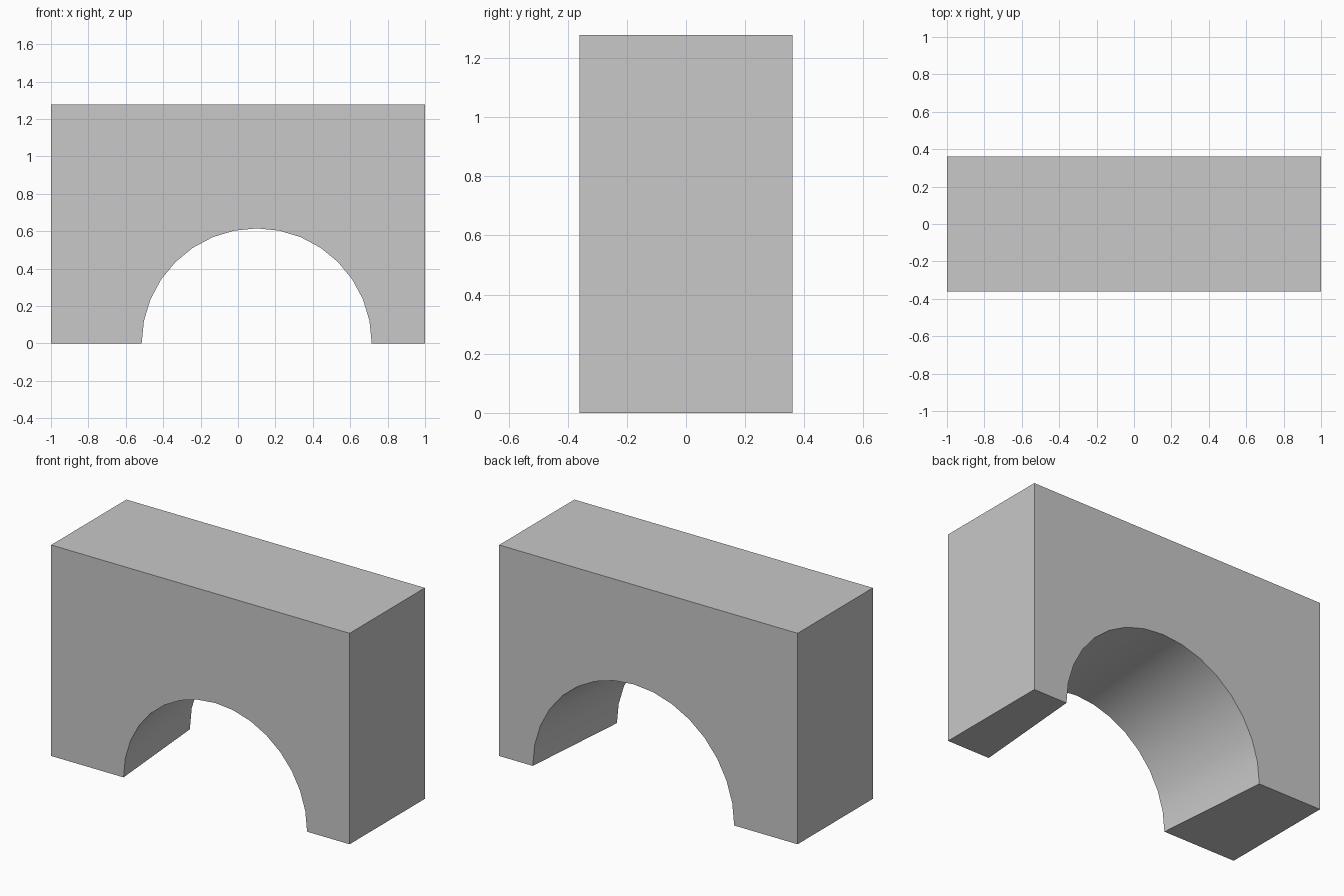
import bpy, bmesh, math

cube = bpy.data.objects.get("Cube")
if cube:
    bpy.data.objects.remove(cube, do_unlink=True)

# Overall size; the arch opening widens from front to back
WIDTH, DEPTH, HEIGHT = 2.0, 0.72, 1.278
ARCH_X, FRONT_R, BACK_R, SEGMENTS = 0.1, 0.615, 0.675, 16

# Material
grey = bpy.data.materials.new("plain grey")
grey.use_nodes = True
colour = (0.58, 0.58, 0.58, 1)
grey.diffuse_color = colour
grey.node_tree.nodes["Principled BSDF"].inputs["Base Color"].default_value = colour


def outline(bm, y, radius):
    """Block outline at depth y with an off-centre half-round opening."""
    points = [(WIDTH / 2, 0), (WIDTH / 2, HEIGHT), (-WIDTH / 2, HEIGHT), (-WIDTH / 2, 0)]
    for i in range(SEGMENTS + 1):
        a = math.pi * (1 - i / SEGMENTS)
        points.append((ARCH_X + radius * math.cos(a), radius * math.sin(a)))
    return [bm.verts.new((x, y, z)) for x, z in points]


# Front and back faces joined by side walls, feet and the tapered barrel
bm = bmesh.new()
front = outline(bm, -DEPTH / 2, FRONT_R)
back = outline(bm, DEPTH / 2, BACK_R)
bm.faces.new(front)
bm.faces.new(back)
for i in range(len(front)):
    bm.faces.new((front[i - 1], front[i], back[i], back[i - 1]))
bmesh.ops.recalc_face_normals(bm, faces=bm.faces)
mesh = bpy.data.meshes.new("arch_block")
bm.to_mesh(mesh)
bm.free()
mesh.materials.append(grey)

arch = bpy.data.objects.new("arch_block", mesh)
bpy.context.collection.objects.link(arch)

# Smooth barrel, sharp block edges
bpy.ops.object.select_all(action="DESELECT")
arch.select_set(True)
bpy.context.view_layer.objects.active = arch
bpy.ops.object.shade_smooth_by_angle(angle=math.radians(30))
